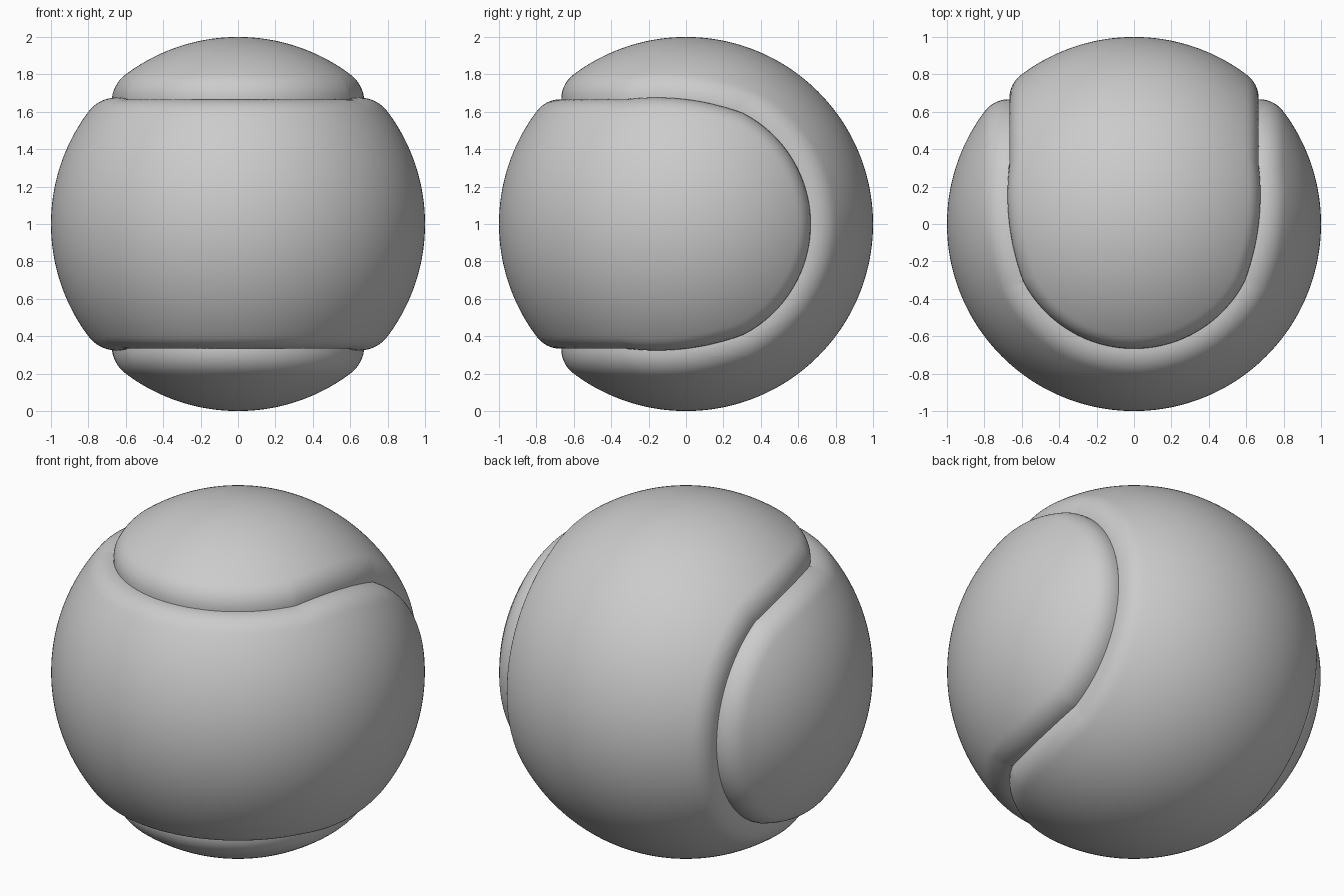
import bpy, bmesh
from math import sqrt, pi, sin, cos, asin
from mathutils import Vector, Matrix, kdtree

if "Cube" in bpy.data.objects:
    bpy.data.objects.remove(bpy.data.objects["Cube"])

C = sqrt(0.5)                       # seam circles lie on 45 degree cones
YK = 0.3235                         # |y| where circle arcs meet the straight links
K = (C - sqrt(0.5 - YK * YK)) / YK  # tilt of the straight link planes
R, W = 0.195, 0.138                 # rounded panel edge: arc radius and width


def in_front_panel(p):
    if p.y < -YK:
        return abs(p.z) < C
    if p.y > YK:
        return abs(p.x) > C
    return abs(p.x) - abs(p.z) - K * p.y > 0


def seam_points(n=1500):
    """Samples of the closed seam on the unit sphere."""
    pts = []
    a = asin(YK / C)
    for i in range(n + 1):
        t = i / n
        ang = a + (pi - 2 * a) * t
        y = -YK + 2 * YK * t
        link = Vector((C + K * y / 2, y, C - K * y / 2)).normalized()
        for s in (-1, 1):
            pts.append(Vector((C * cos(ang), -C * sin(ang), s * C)))
            pts.append(Vector((s * C, C * sin(ang), C * cos(ang))))
            for q in (-1, 1):
                pts.append(Vector((s * link.x, link.y, q * link.z)))
    return pts


# Sphere cut exactly along the seam planes
bm = bmesh.new()
bmesh.ops.create_icosphere(bm, subdivisions=7, radius=1)
cuts = []
for s in (-1, 1):
    cuts += [((0, 0, s * C), (0, 0, 1)), ((s * C, 0, 0), (1, 0, 0))]
    cuts += [((0, 0, 0), (s, -K, q)) for q in (-1, 1)]
for co, no in cuts:
    bmesh.ops.bisect_plane(bm, geom=bm.verts[:] + bm.edges[:] + bm.faces[:],
                           dist=1e-5, plane_co=co, plane_no=Vector(no).normalized())
    for v in bm.verts:
        v.co.normalize()

# Keep the front panel only
drop = [f for f in bm.faces if not in_front_panel(f.calc_center_median().normalized())]
bmesh.ops.delete(bm, geom=drop, context='FACES')
bmesh.ops.remove_doubles(bm, verts=bm.verts[:], dist=0.0008)

# Round the panel edge down into the seam
pts = seam_points()
tree = kdtree.KDTree(len(pts))
for i, p in enumerate(pts):
    tree.insert(p, i)
tree.balance()
for v in bm.verts:
    v.co.normalize()
    d = 0 if v.is_boundary else tree.find(v.co)[2]
    if d < W:
        v.co *= 1 - (R - sqrt(R * R - (W - d) ** 2))
for f in bm.faces:
    f.smooth = True

mesh = bpy.data.meshes.new("front_panel")
bm.to_mesh(mesh)
bm.free()

# The back panel is the same shape, half-turned about the x = z diagonal
turn = Matrix.Rotation(pi, 4, Vector((1, 0, 1)).normalized())
for name, rot in (("front_panel", Matrix.Identity(4)), ("back_panel", turn)):
    ob = bpy.data.objects.new(name, mesh)
    ob.matrix_world = Matrix.Translation((0, 0, 1)) @ rot
    bpy.context.collection.objects.link(ob)
